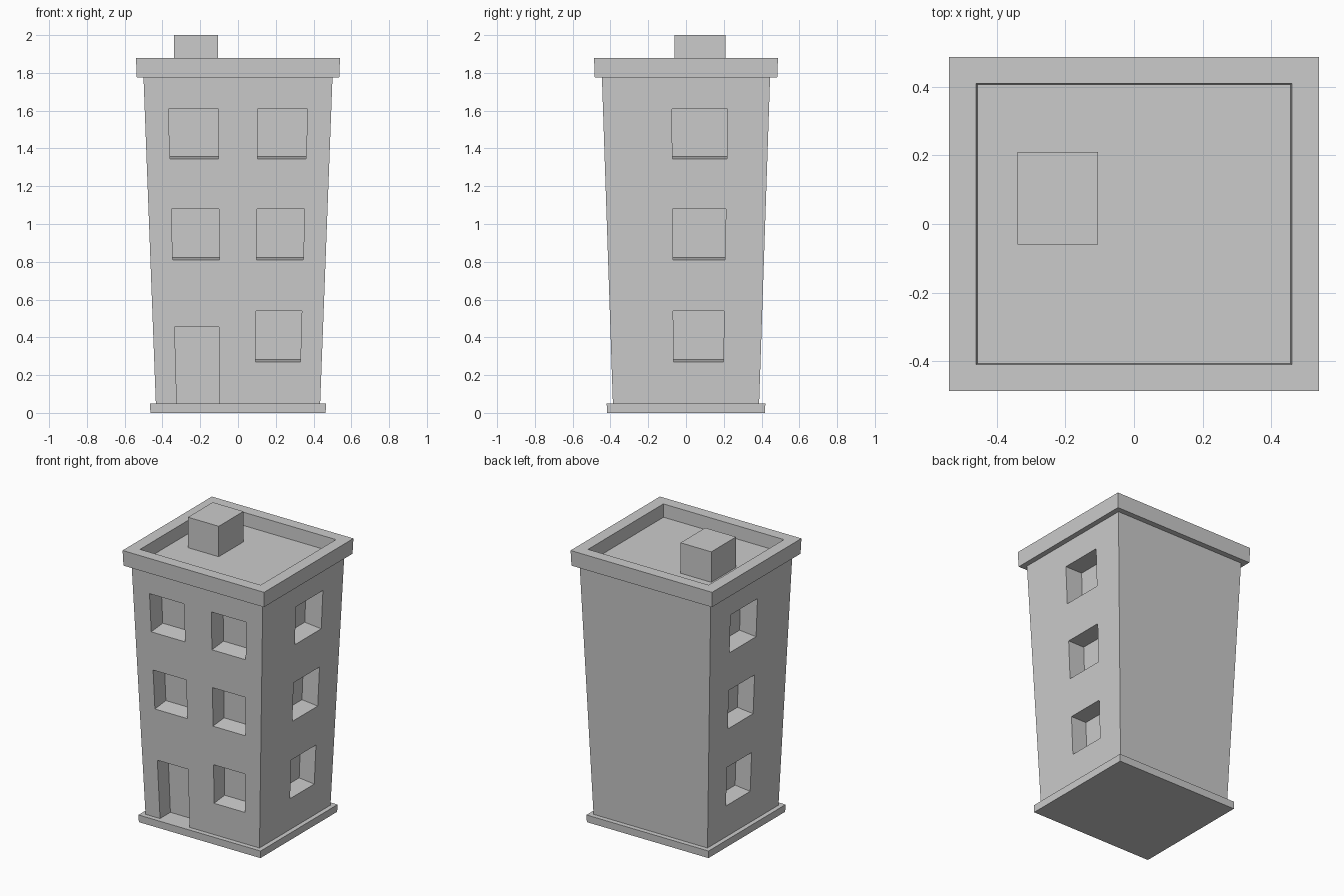
import bpy, bmesh

if "Cube" in bpy.data.objects:
    bpy.data.objects.remove(bpy.data.objects["Cube"])

WX, WY = 0.435, 0.387      # wall half sizes at street level
DEPTH, OUT = 0.113, 0.06   # recess depth, cutter overshoot
SLOPE = 0.012 / DEPTH      # sills rise inwards


def flare(z):
    """The whole building widens towards the top."""
    return 1 + 0.15 * (z - 0.05) / 1.725


def add_box(bm, x, y, z, taper=True, sill=None):
    verts = bmesh.ops.create_cube(bm, size=1)["verts"]
    for v in verts:
        low = v.co.z < 0
        c = [r[0] if t < 0 else r[1] for r, t in zip((x, y, z), v.co)]
        if sill and low:
            c[2] += sill(c[0], c[1])
        k = flare(c[2]) if taper else 1
        v.co = (c[0] * k, c[1] * k, c[2])


def make(name, bm, helper=False):
    bmesh.ops.recalc_face_normals(bm, faces=bm.faces)
    mesh = bpy.data.meshes.new(name)
    bm.to_mesh(mesh)
    bm.free()
    ob = bpy.data.objects.new(name, mesh)
    bpy.context.collection.objects.link(ob)
    if helper:
        ob.hide_render = True
        ob.display_type = 'WIRE'
    return ob


def box(name, x, y, z, taper=True, helper=False):
    bm = bmesh.new()
    add_box(bm, x, y, z, taper)
    return make(name, bm, helper)


def cut(ob, cutter):
    m = ob.modifiers.new("cut", 'BOOLEAN')
    m.operation, m.solver, m.object = 'DIFFERENCE', 'EXACT', cutter


# base slab, walls and roof stair box
box("base_slab", (-0.466, 0.466), (-0.42, 0.42), (0, 0.05))
walls = box("walls", (-WX, WX), (-WY, WY), (0.05, 1.79))
box("roof_box", (-0.34, -0.105), (-0.06, 0.21), (1.785, 2.0), taper=False)

# parapet ring around the sunken roof
parapet = box("parapet", (-0.466, 0.466), (-0.42, 0.42), (1.775, 1.88))
cut(parapet, box("parapet_cutter", (-0.397, 0.397), (-0.354, 0.354),
                 (1.7, 1.95), helper=True))

# window and door recesses
bm = bmesh.new()
front_y = (-WY - OUT, -WY + DEPTH)
for floor, (z0, z1) in enumerate(((0.27, 0.54), (0.81, 1.08), (1.345, 1.61))):
    for s in (-1, 1):
        # front windows (the door takes the lower left place)
        if floor or s > 0:
            add_box(bm, sorted((s * 0.092, s * 0.324)), front_y, (z0, z1),
                    sill=lambda x, y: (y + WY) * SLOPE)
        # side windows
        add_box(bm, sorted((s * (WX - DEPTH), s * (WX + OUT))),
                (-0.065, 0.194), (z0, z1),
                sill=lambda x, y: (WX - abs(x)) * SLOPE)
add_box(bm, (-0.324, -0.098), front_y, (0.02, 0.455))
cut(walls, make("opening_cutters", bm, helper=True))
